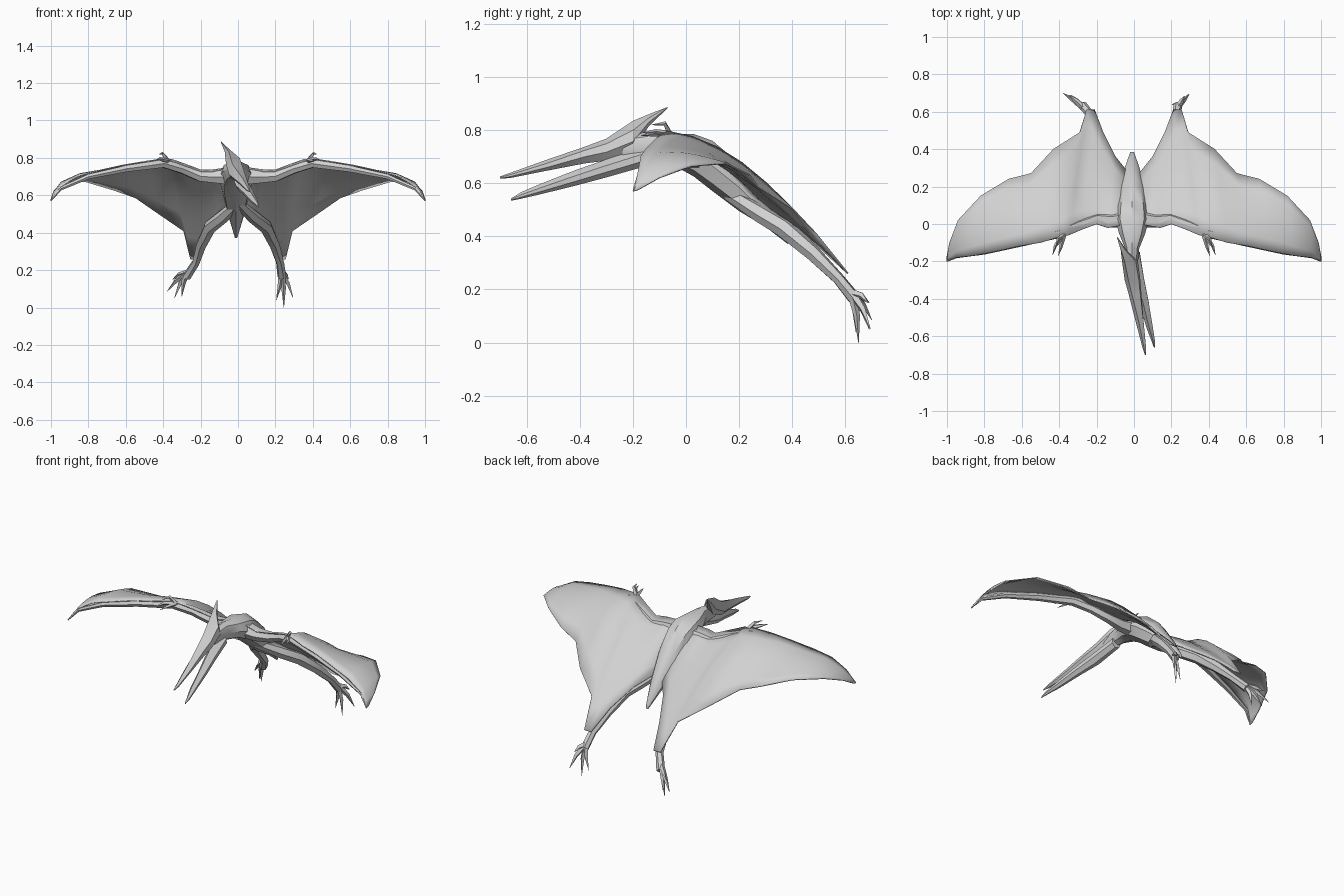
import bpy, bmesh, math
from mathutils import Vector

grey = bpy.data.materials.new("pale grey")
grey.diffuse_color = (0.64, 0.64, 0.64, 1)


def finish(name, bm, angle=35):
    bmesh.ops.remove_doubles(bm, verts=bm.verts, dist=0.0005)
    bmesh.ops.recalc_face_normals(bm, faces=bm.faces)
    me = bpy.data.meshes.new(name)
    bm.to_mesh(me)
    bm.free()
    me.materials.append(grey)
    ob = bpy.data.objects.new(name, me)
    bpy.context.collection.objects.link(ob)
    bpy.ops.object.select_all(action='DESELECT')
    ob.select_set(True)
    bpy.context.view_layer.objects.active = ob
    bpy.ops.object.shade_smooth_by_angle(angle=math.radians(angle))
    return ob


def skin(name, rings, angle=35):
    """Join equal rings of points into a capped skin."""
    bm = bmesh.new()
    vs = [[bm.verts.new(p) for p in r] for r in rings]
    n = len(vs[0])
    for a, b in zip(vs, vs[1:]):
        for i in range(n):
            j = (i + 1) % n
            bm.faces.new((a[i], a[j], b[j], b[i]))
    bm.faces.new(vs[0])
    bm.faces.new(vs[-1])
    return finish(name, bm, angle)


def tube(name, path, radii, sides=6):
    """Tapered limb along a path."""
    pts = [Vector(p) for p in path]
    rings = []
    for k, (p, r) in enumerate(zip(pts, radii)):
        d = (pts[min(k + 1, len(pts) - 1)] - pts[max(k - 1, 0)]).normalized()
        ref = Vector((0, 0, 1)) if abs(d.z) < 0.9 else Vector((0, 1, 0))
        u = d.cross(ref).normalized()
        w = u.cross(d)
        rings.append([p + r * (math.cos(a) * u + math.sin(a) * w)
                      for a in (math.tau * i / sides for i in range(sides))])
    return skin(name, rings, 50)


def wedge(name, stations):
    """Six-sided section from (y, top x, top z, bottom x, bottom z, half width)."""
    rings = []
    for y, tx, tz, bx, bz, w in stations:
        t, b = Vector((tx, y, tz)), Vector((bx, y, bz))
        down = (b - t).normalized()
        side = Vector((-down.z, 0, down.x)) * w
        hi, lo = t.lerp(b, 0.45), t.lerp(b, 0.8)
        rings.append([t, hi + side, lo + side * 0.85, b, lo - side * 0.85, hi - side])
    return skin(name, rings, 25)


# Body with neck and tail: y, top z, bottom z, half width
rings = []
for y, top, bot, w in [(-0.24, 0.775, 0.69, 0.028), (-0.13, 0.795, 0.685, 0.038),
                       (-0.05, 0.785, 0.67, 0.07), (0.03, 0.785, 0.625, 0.092),
                       (0.10, 0.76, 0.57, 0.085), (0.20, 0.675, 0.495, 0.066),
                       (0.30, 0.535, 0.435, 0.04), (0.385, 0.40, 0.37, 0.01)]:
    c, h = (top + bot) / 2, (top - bot) / 2
    rings.append([(-0.01 + w * math.cos(a), y, c + h * math.sin(a))
                  for a in (math.tau * i / 8 for i in range(8))])
skin("body", rings, 40)

# Skull with backward crest and upper beak, leaning to one side
wedge("upper_head", [(-0.07, -0.092, 0.887, -0.088, 0.882, 0.002),
                     (-0.14, -0.07, 0.86, -0.045, 0.815, 0.014),
                     (-0.20, -0.05, 0.835, 0.0, 0.72, 0.04),
                     (-0.30, -0.03, 0.768, 0.01, 0.685, 0.042),
                     (-0.38, -0.01, 0.738, 0.02, 0.675, 0.034),
                     (-0.52, 0.025, 0.69, 0.035, 0.648, 0.022),
                     (-0.66, 0.053, 0.64, 0.057, 0.62, 0.01),
                     (-0.70, 0.06, 0.626, 0.062, 0.617, 0.003)])
wedge("lower_jaw", [(-0.15, -0.01, 0.74, 0.01, 0.665, 0.03),
                    (-0.30, 0.015, 0.69, 0.03, 0.622, 0.034),
                    (-0.42, 0.048, 0.648, 0.06, 0.59, 0.026),
                    (-0.55, 0.08, 0.597, 0.086, 0.558, 0.018),
                    (-0.62, 0.1, 0.567, 0.103, 0.542, 0.01),
                    (-0.66, 0.108, 0.542, 0.11, 0.534, 0.003)])

# Wing ribs: leading point, trailing point, upward bulge
ribs = [((0.03, 0.00, 0.75), (0.02, 0.26, 0.53), 0.03),
        ((0.14, -0.02, 0.735), (0.10, 0.36, 0.465), 0.04),
        ((0.20, 0.00, 0.735), (0.165, 0.49, 0.37), 0.045),
        ((0.28, -0.03, 0.765), (0.21, 0.61, 0.26), 0.055),
        ((0.35, -0.06, 0.79), (0.255, 0.61, 0.26), 0.07),
        ((0.40, -0.07, 0.795), (0.29, 0.49, 0.41), 0.075),
        ((0.50, -0.10, 0.78), (0.43, 0.40, 0.505), 0.06),
        ((0.62, -0.12, 0.76), (0.55, 0.27, 0.588), 0.048),
        ((0.75, -0.15, 0.73), (0.67, 0.24, 0.63), 0.035),
        ((0.86, -0.17, 0.70), (0.82, 0.15, 0.675), 0.025),
        ((0.95, -0.18, 0.645), (0.94, 0.02, 0.665), 0.015),
        ((0.985, -0.19, 0.595), (0.985, -0.10, 0.62), 0.005),
        ((1.0, -0.20, 0.57), (1.0, -0.18, 0.575), 0)]
STEPS = 6

# Toe tips of each foot
toes = {1: [(0.205, 0.64, 0.04), (0.245, 0.65, 0.0), (0.295, 0.695, 0.05), (0.27, 0.685, 0.15)],
        -1: [(-0.38, 0.70, 0.085), (-0.34, 0.69, 0.05), (-0.30, 0.65, 0.06), (-0.35, 0.69, 0.15)]}

for s, label in ((1, "right"), (-1, "left")):
    def m(*pts):
        return [(s * x, y, z) for x, y, z in pts]

    # Wing membrane
    bm = bmesh.new()
    grid = []
    for lead, trail, bulge in ribs:
        a, b = Vector(lead), Vector(trail)
        row = []
        for k in range(STEPS + 1):
            v = k / STEPS
            p = a.lerp(b, v)
            p.z += bulge * math.sin(math.pi * v ** 0.9)
            row.append(bm.verts.new((s * p.x, p.y, p.z)))
        grid.append(row)
    for r, q in zip(grid, grid[1:]):
        for k in range(STEPS):
            bm.faces.new((r[k], r[k + 1], q[k + 1], q[k]))
    wing = finish(label + "_wing_membrane", bm, 60)
    solid = wing.modifiers.new("thickness", 'SOLIDIFY')
    solid.thickness = 0.006
    solid.offset = 0

    # Arm and long wing finger, tucked under the leading edge
    tube(label + "_arm", m((0.03, 0.03, 0.70), (0.12, 0.02, 0.698), (0.20, 0.03, 0.70),
                           (0.30, -0.005, 0.74), (0.40, -0.05, 0.77), (0.60, -0.10, 0.742),
                           (0.80, -0.148, 0.70), (0.95, -0.172, 0.635), (0.998, -0.197, 0.575)),
         [0.05, 0.038, 0.03, 0.026, 0.025, 0.02, 0.015, 0.011, 0.004])

    # Small clawed fingers at the wrist
    for i, (x, y, z) in enumerate([(0.435, -0.165, 0.79), (0.405, -0.17, 0.78), (0.42, -0.13, 0.82)]):
        tube(f"{label}_finger_{i + 1}", m((0.375, -0.06, 0.785), (x - 0.015, y + 0.05, z + 0.005), (x, y, z)),
             [0.013, 0.009, 0.001], 4)

    # Leg below the membrane: hip, knee, ankle, foot
    fx = 0.235 if s > 0 else 0.275
    tube(label + "_leg", m((0.0, 0.16, 0.56), (0.08, 0.28, 0.485), (0.15, 0.37, 0.43),
                           (0.195, 0.48, 0.335), (0.225, 0.575, 0.24), (fx, 0.635, 0.165)),
         [0.025, 0.034, 0.036, 0.03, 0.022, 0.024])

    # Toes, bent at the knuckle
    base = Vector((s * fx, 0.625, 0.185))
    for i, tip in enumerate(toes[s]):
        t = Vector(tip)
        knuckle = base.lerp(t, 0.5) + Vector((s * 0.004, 0.006, 0.008))
        tube(f"{label}_toe_{i + 1}", [base, knuckle, t], [0.017, 0.012, 0.001], 4)
